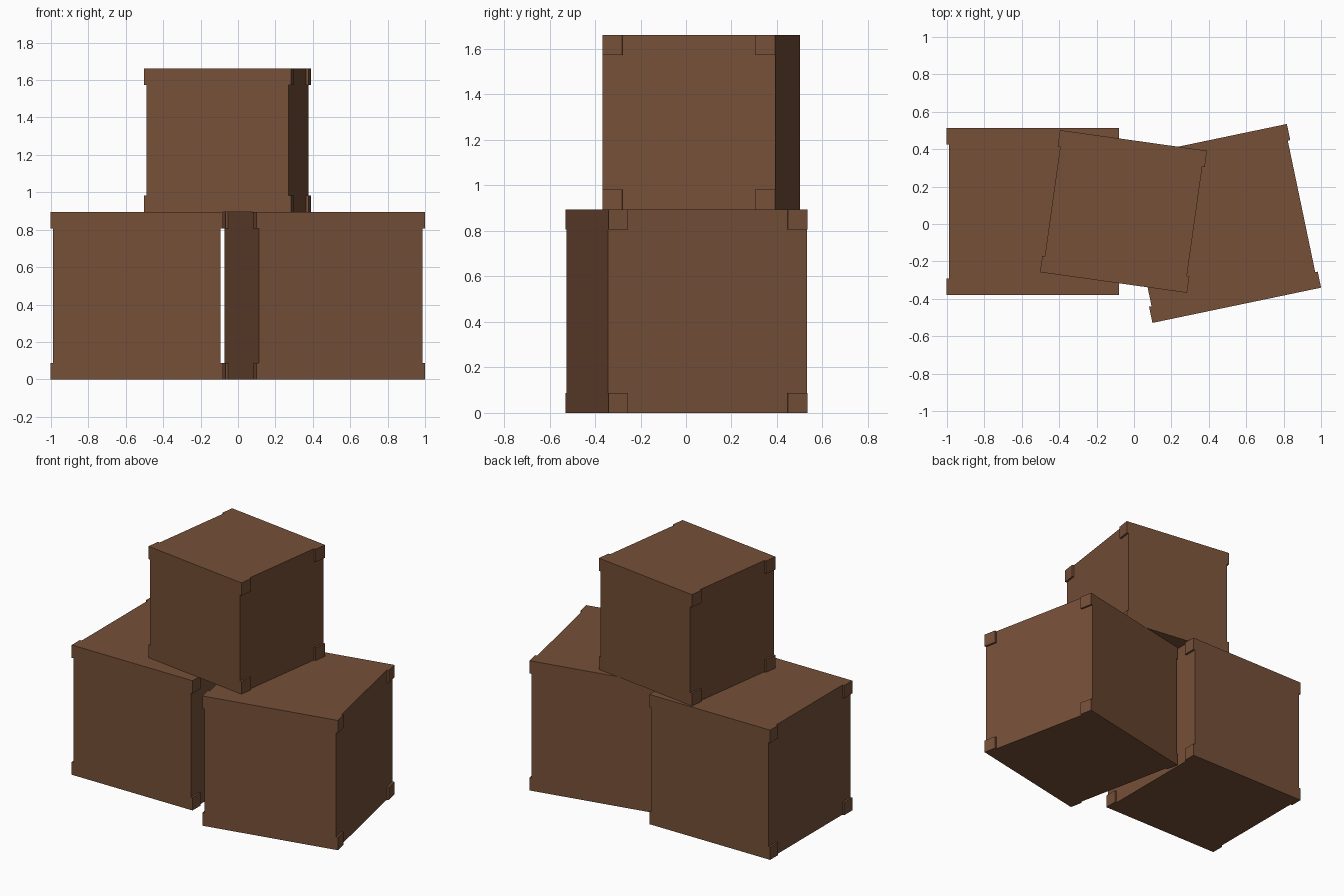
import bpy, bmesh, math
from mathutils import Matrix, Vector

if "Cube" in bpy.data.objects:
    bpy.data.objects.remove(bpy.data.objects["Cube"])

brown = bpy.data.materials.new("crate brown")
brown.diffuse_color = (0.178, 0.079, 0.039, 1)
brown.use_nodes = True
brown.node_tree.nodes["Principled BSDF"].inputs["Base Color"].default_value = brown.diffuse_color

PLATE = 0.088   # side of the square corner plates
PROUD = 0.0135  # how far the plates stand off the side faces


def add_box(bm, center, size):
    m = Matrix.Translation(Vector(center)) @ Matrix.Diagonal((*size, 1))
    bmesh.ops.create_cube(bm, size=1, matrix=m)


def make_object(name, bm, location, angle):
    mesh = bpy.data.meshes.new(name)
    bm.to_mesh(mesh)
    bm.free()
    mesh.materials.append(brown)
    obj = bpy.data.objects.new(name, mesh)
    obj.location = location
    obj.rotation_euler.z = math.radians(angle)
    bpy.context.collection.objects.link(obj)


def crate(name, size, location, angle):
    # plain cube body
    bm = bmesh.new()
    add_box(bm, (0, 0, size / 2), (size, size, size))
    make_object(name, bm, location, angle)
    # square plates on the corners of the two side faces
    bm = bmesh.new()
    inset = size / 2 - PLATE / 2
    for sx in (-1, 1):
        for sy in (-1, 1):
            for sz in (-1, 1):
                add_box(bm, (sx * (size + PROUD) / 2, sy * inset, size / 2 + sz * inset),
                        (PROUD, PLATE, PLATE))
    make_object(name + "_corner_plates", bm, location, angle)


crate("left_crate", 0.894, (-0.541, 0.067, 0), 0)
crate("right_crate", 0.894, (0.458, 0.003, 0), 11.8)
crate("top_crate", 0.767, (-0.056, 0.067, 0.894), -8)
